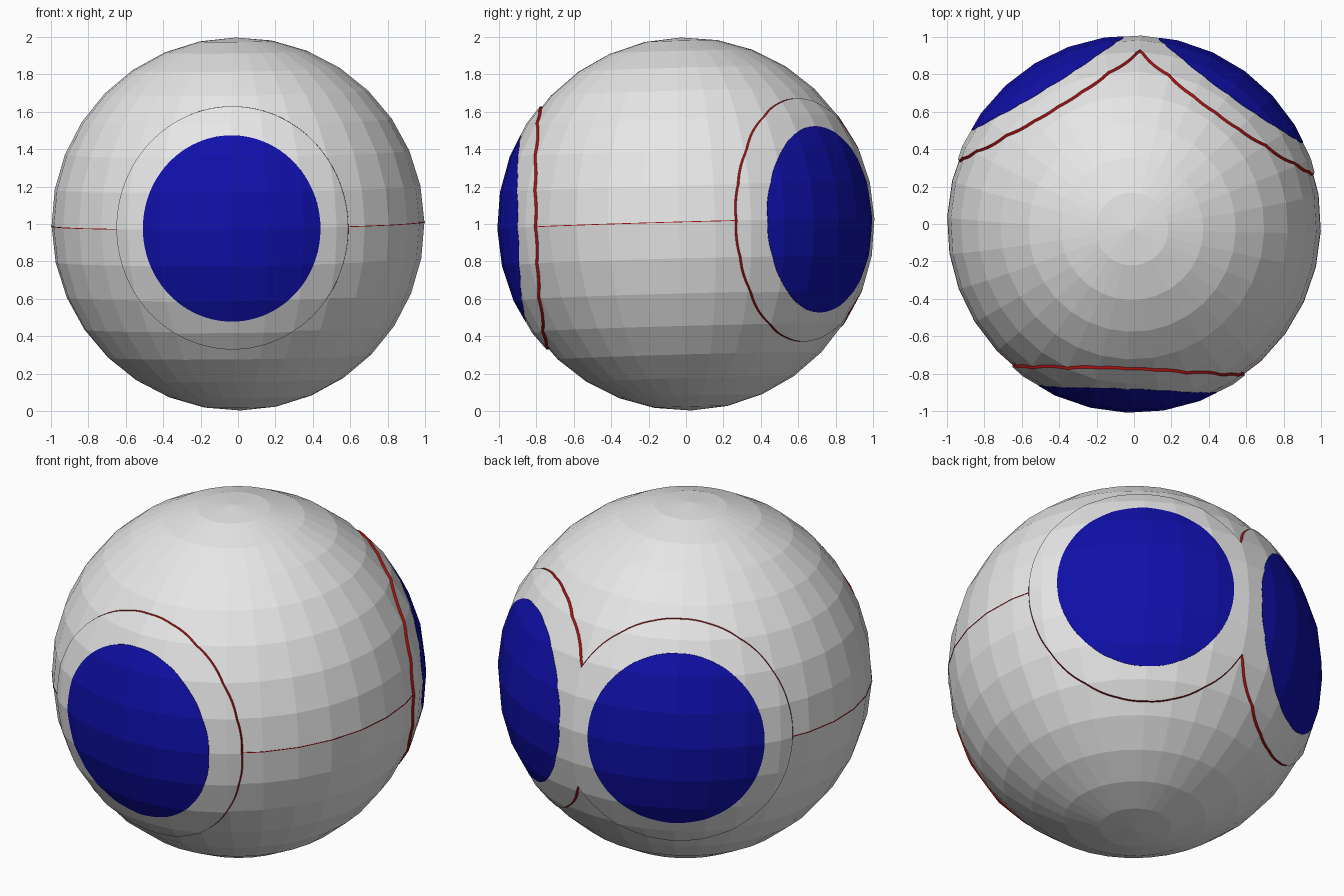
import bpy, bmesh, math
from mathutils import Matrix

if "Cube" in bpy.data.objects:
    bpy.data.objects.remove(bpy.data.objects["Cube"])

# whole model is slightly tilted and turned
POSE = (Matrix.Translation((0, 0, 1)) @ Matrix.Rotation(0.027, 4, 'X')
        @ Matrix.Rotation(-0.012, 4, 'Y') @ Matrix.Rotation(math.radians(-2.2), 4, 'Z'))


def material(name, rgb):
    m = bpy.data.materials.new(name)
    m.diffuse_color = (*rgb, 1)
    m.use_nodes = True
    m.node_tree.nodes["Principled BSDF"].inputs["Base Color"].default_value = m.diffuse_color
    return m


GREY = material("light_grey", (0.8, 0.8, 0.8))
BLUE = material("dark_blue", (0.005, 0.005, 0.4))
RED = material("dark_red", (0.4, 0.005, 0.005))


def finish(bm, name, mats, index=0):
    bm.transform(POSE)
    for f in bm.faces:
        f.material_index = index
        f.smooth = False
    me = bpy.data.meshes.new(name)
    bm.to_mesh(me)
    bm.free()
    for m in mats:
        me.materials.append(m)
    ob = bpy.data.objects.new(name, me)
    bpy.context.collection.objects.link(ob)
    return ob


def ball(name, radius, mats):
    bm = bmesh.new()
    bmesh.ops.create_uvsphere(bm, u_segments=32, v_segments=16, radius=radius)
    return finish(bm, name, mats)


def patch(name, radius, azimuth, half_w, half_h, mats):
    """Piece of a ball inside an elliptical cylinder pointing along azimuth."""
    bm = bmesh.new()
    bmesh.ops.create_cone(bm, cap_ends=True, segments=96, radius1=1, radius2=1, depth=1)
    bm.transform(Matrix.Rotation(math.radians(azimuth), 4, 'Z')
                 @ Matrix.Rotation(math.pi / 2, 4, 'Y')
                 @ Matrix.Translation((0, 0, 1))
                 @ Matrix.Diagonal((half_h, half_w, 1, 1)))
    cutter = finish(bm, name + "_cutter", mats, 1)   # cut walls take slot 1
    cutter.hide_render = True
    cutter.display_type = 'WIRE'
    ob = ball(name, radius, mats)
    mod = ob.modifiers.new("cut", 'BOOLEAN')
    mod.operation = 'INTERSECT'
    mod.solver = 'EXACT'
    mod.object = cutter
    return ob


# main body
ball("body", 0.997, [GREY])

# thin seam around the equator
bm = bmesh.new()
bmesh.ops.create_cone(bm, cap_ends=True, segments=32, radius1=0.999, radius2=0.999, depth=0.004)
finish(bm, "equator_seam", [RED])

# raised panels with red rims, each carrying a blue spot
for label, az in (("front", 270), ("back_right", 56.25), ("back_left", 123.75)):
    patch(label + "_panel", 1.008, az, 0.62, 0.65, [GREY, RED])
    patch(label + "_spot", 1.0095, az, 0.475, 0.498, [BLUE, BLUE])
